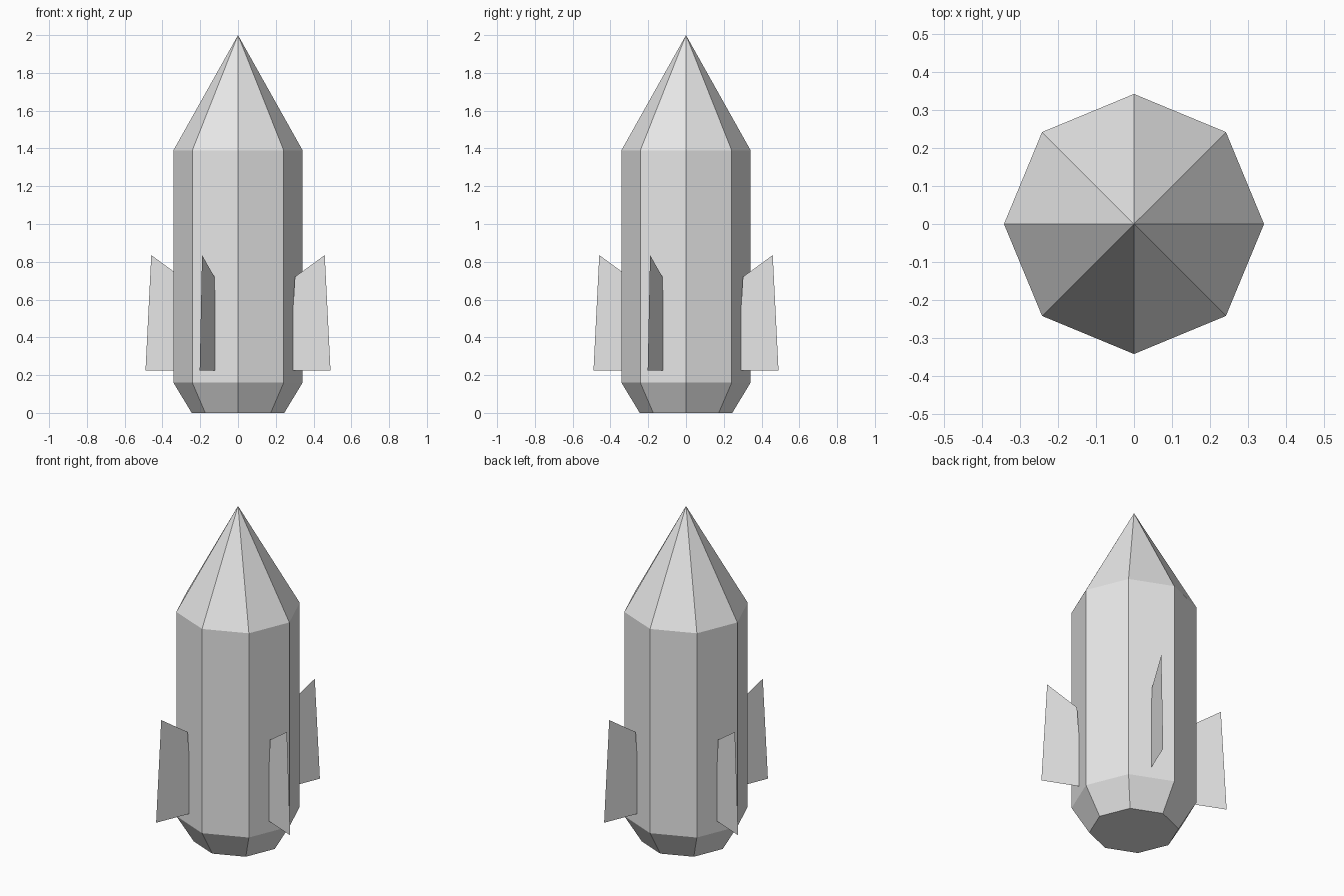
import bpy
import bmesh
import math

SIDES = 8

cube = bpy.data.objects.get("Cube")
if cube:
    bpy.data.objects.remove(cube, do_unlink=True)

# One plain grey for the whole model
grey = bpy.data.materials.new("light_grey")
grey.use_nodes = True
grey.diffuse_color = (0.8, 0.8, 0.8, 1)
grey.node_tree.nodes["Principled BSDF"].inputs["Base Color"].default_value = (0.8, 0.8, 0.8, 1)


def finish(name, bm):
    """Turn a bmesh into a named, flat-shaded object."""
    mesh = bpy.data.meshes.new(name)
    bm.to_mesh(mesh)
    bm.free()
    mesh.materials.append(grey)
    obj = bpy.data.objects.new(name, mesh)
    bpy.context.collection.objects.link(obj)
    return obj


def section(name, r_low, r_high, z_low, z_high, floor=False):
    """Open eight-sided frustum, or a cone when r_high is zero."""
    bm = bmesh.new()

    def ring(r, z):
        if r == 0:
            return [bm.verts.new((0, 0, z))] * SIDES
        angles = [math.tau * i / SIDES for i in range(SIDES)]
        return [bm.verts.new((r * math.cos(a), r * math.sin(a), z)) for a in angles]

    low, high = ring(r_low, z_low), ring(r_high, z_high)
    for i in range(SIDES):
        j = (i + 1) % SIDES
        corners = [low[i], low[j], high[j], high[i]]
        bm.faces.new(list(dict.fromkeys(corners)))
    if floor:
        bm.faces.new(low[::-1])
    return finish(name, bm)


# Hull: tapered tail, straight body, pointed nose
section("tail", 0.245, 0.342, 0, 0.16, floor=True)
section("body", 0.342, 0.342, 0.16, 1.39)
section("nose_cone", 0.342, 0, 1.39, 2)

# Four thin fins, each standing out from the middle of a body face
FIN = [(0.295, 0.225), (0.53, 0.225), (0.497, 0.835), (0.326, 0.72)]
for name, turn in (("left", 0), ("back", 90), ("right", 180), ("front", 270)):
    bm = bmesh.new()
    bm.faces.new([bm.verts.new((r, 0, z)) for r, z in FIN])
    fin = finish(name + "_fin", bm)
    fin.rotation_euler.z = math.radians(turn - 180 / SIDES)
